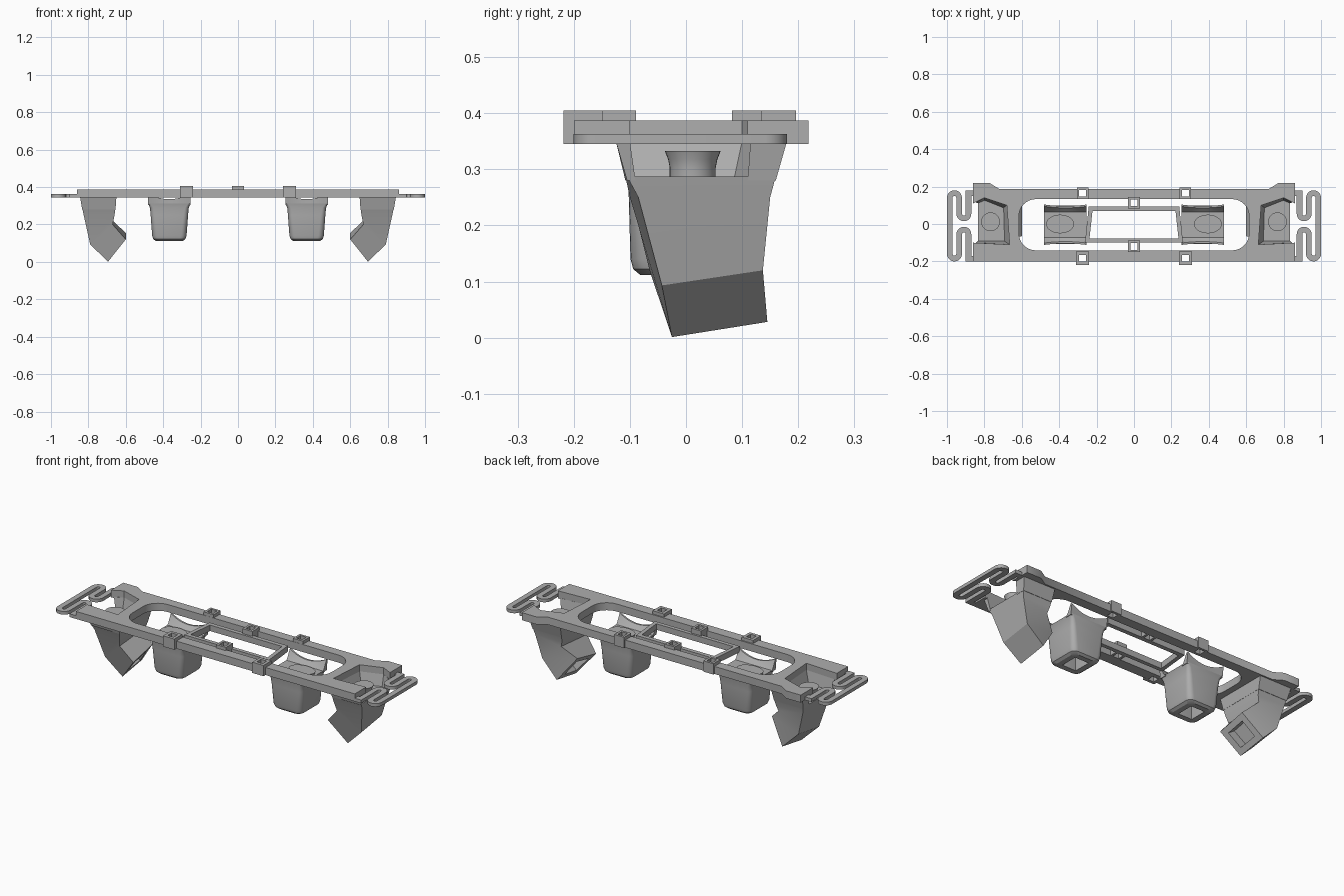
import bpy, bmesh, math

if "Cube" in bpy.data.objects:
    bpy.data.objects.remove(bpy.data.objects["Cube"])

grey = bpy.data.materials.new("mid grey")
grey.diffuse_color = (0.42, 0.42, 0.42, 1)
grey.use_nodes = True
grey.node_tree.nodes["Principled BSDF"].inputs["Base Color"].default_value = grey.diffuse_color


def finish(ob):
    me = ob.data
    me.materials.clear()
    me.materials.append(grey)
    me.shade_smooth()
    me.set_sharp_from_angle(angle=math.radians(32))


def plate(name, loops, z0, z1):
    """Flat plate from closed outlines; inner outlines become holes."""
    cu = bpy.data.curves.new(name, 'CURVE')
    cu.dimensions = '2D'
    cu.fill_mode = 'BOTH'
    cu.extrude = (z1 - z0) / 2
    for pts in loops:
        sp = cu.splines.new('POLY')
        sp.points.add(len(pts) - 1)
        for p, (x, y) in zip(sp.points, pts):
            p.co = (x, y, 0, 1)
        sp.use_cyclic_u = True
    tmp = bpy.data.objects.new(name + "_tmp", cu)
    bpy.context.collection.objects.link(tmp)
    bpy.context.view_layer.update()
    me = bpy.data.meshes.new_from_object(tmp.evaluated_get(bpy.context.evaluated_depsgraph_get()))
    bpy.data.objects.remove(tmp)
    bm = bmesh.new()
    bm.from_mesh(me)
    bmesh.ops.remove_doubles(bm, verts=bm.verts, dist=1e-5)
    bmesh.ops.translate(bm, verts=bm.verts, vec=(0, 0, (z0 + z1) / 2))
    bmesh.ops.recalc_face_normals(bm, faces=bm.faces)
    bm.to_mesh(me)
    bm.free()
    ob = bpy.data.objects.new(name, me)
    bpy.context.collection.objects.link(ob)
    finish(ob)


def loft(name, rings, s=1, window=None):
    """Capped skin through rings; window = (margin, depth) recess in last cap."""
    bm = bmesh.new()
    vs = [[bm.verts.new((x * s, y, z)) for x, y, z in r] for r in rings]
    n = len(rings[0])
    for a, b in zip(vs, vs[1:]):
        for i in range(n):
            j = (i + 1) % n
            bm.faces.new((a[i], a[j], b[j], b[i]))
    bm.faces.new(vs[0])
    cap = bm.faces.new(vs[-1])
    bmesh.ops.recalc_face_normals(bm, faces=bm.faces)
    if window:
        bmesh.ops.inset_region(bm, faces=[cap], thickness=window[0], use_even_offset=True)
        bmesh.ops.inset_region(bm, faces=[cap], thickness=0.002, depth=-window[1])
    me = bpy.data.meshes.new(name)
    bm.to_mesh(me)
    bm.free()
    ob = bpy.data.objects.new(name, me)
    bpy.context.collection.objects.link(ob)
    finish(ob)


def arc(cx, cy, r, a0, a1, n=10):
    return [(cx + r * math.cos(math.radians(a0 + (a1 - a0) * i / n)),
             cy + r * math.sin(math.radians(a0 + (a1 - a0) * i / n))) for i in range(n + 1)]


def round_rect(cx, cy, hx, hy, r, n=5):
    out = []
    for sx, sy, a in ((1, 1, 0), (-1, 1, 90), (-1, -1, 180), (1, -1, 270)):
        out += arc(cx + sx * (hx - r), cy + sy * (hy - r), r, a, a + 90, n)
    return out


def ribbon(path, w):
    """Closed outline of a strip of width w along a path."""
    left, right = [], []
    for i, (x, y) in enumerate(path):
        dirs = []
        for a, b in ((i - 1, i), (i, i + 1)):
            if a >= 0 and b < len(path):
                dx, dy = path[b][0] - path[a][0], path[b][1] - path[a][1]
                l = math.hypot(dx, dy)
                dirs.append((dx / l, dy / l))
        tx, ty = sum(d[0] for d in dirs), sum(d[1] for d in dirs)
        l = math.hypot(tx, ty)
        tx, ty = tx / l, ty / l
        k = w / 2 / (tx * dirs[0][0] + ty * dirs[0][1])
        left.append((x - ty * k, y + tx * k))
        right.append((x + ty * k, y - tx * k))
    return left + right[::-1]


def square(cx, cy, h):
    return [(cx - h, cy - h), (cx + h, cy - h), (cx + h, cy + h), (cx - h, cy + h)]


def disc(cx, cy, rx, ry, z):
    return [(cx + rx * math.cos(i * math.pi / 16), cy + ry * math.sin(i * math.pi / 16), z)
            for i in range(32)]


# Main frame with open ends, tube notches and a rounded central opening
half = [(.255, -.2), (.255, -.165), (.295, -.165), (.295, -.2), (.86, -.2), (.86, -.1),
        (.665, -.11), (.68, .10), (.80, .14), (.86, .11), (.86, .218), (.77, .218),
        (.72, .187), (.295, .187), (.295, .147), (.255, .147), (.255, .187)]
outline = half + [(-x, y) for x, y in reversed(half)]
plate("main_frame", [outline, round_rect(0, -.004, .615, .137, .09, 8)], .345, .387)

# Inner rail loop between the two middle pods
plate("inner_rails", [[(-.262, -.1), (.262, -.1), (.242, .094), (-.242, .094)],
                      [(-.238, -.078), (.238, -.078), (.222, .07), (-.222, .07)]], .345, .378)

# Square tubes on the frame and rails
for cx, cy in ((.275, -.183), (-.275, -.183), (.275, .165), (-.275, .165), (0, -.12), (0, .113)):
    h = .035 if cy < -.15 else .031
    plate("square_tube", [square(cx, cy, h), square(cx, cy, .018)], .345, .405)

# Serpentine spring path
spring = ([(.84, .165), (.885, .165)] + arc(.91, .055, .025, 180, 360)
          + arc(.96, .14, .025, 180, 0) + arc(.96, -.16, .025, 0, -180)
          + arc(.91, -.055, .025, 0, 180) + [(.885, -.185), (.84, -.185)])

for s, side in ((1, "right"), (-1, "left")):
    plate(side + "_spring", [[(x * s, y) for x, y in ribbon(spring, .03)]], .345, .363)

    # End pod: faceted bent duct with a recessed window facing inward and down
    loft(side + "_end_pod", [
        [(.833, -.105, .287), (.833, .16, .287), (.655, .16, .287), (.655, -.108, .287)],
        [(.825, -.085, .25), (.825, .15, .25), (.66, .15, .25), (.66, -.10, .25)],
        [(.79, -.043, .093), (.79, .137, .12), (.67, .143, .22), (.67, -.085, .2)],
        [(.695, -.025, .001), (.695, .145, .028), (.6, .10, .155), (.6, -.065, .12)]],
        s, window=(.032, .05))

    # Raised three-sided rim of the end pod
    loft(side + "_end_pod_rim", [
        [(.833, -.105, .28), (.655, -.108, .28), (.655, .16, .28), (.833, .16, .28),
         (.833, .11, .28), (.80, .125, .28), (.70, .085, .28), (.695, -.09, .28), (.833, -.09, .28)],
        [(.845, -.125, .35), (.65, -.125, .35), (.65, .18, .35), (.845, .18, .35),
         (.845, .115, .35), (.80, .14, .35), (.68, .10, .35), (.665, -.11, .35), (.845, -.10, .35)]], s)

    # Flared button in the end pod
    loft(side + "_end_button", [disc(.767, .012, r, r, z) for r, z in
                                ((.041, .28), (.041, .303), (.044, .318), (.05, .333))], s)

    # Middle pod: rounded cup with a window underneath
    rings = []
    for hx, hy, r, z in ((.113, .103, .012, .312), (.104, .1, .02, .29), (.1, .098, .025, .25),
                         (.092, .095, .03, .14), (.086, .09, .03, .122), (.072, .078, .03, .112)):
        rings.append([(x, y, z) for x, y in round_rect(.367, -.004, hx, hy, r)])
    loft(side + "_middle_pod", rings, s, window=(.03, .07))

    # Saddle-shaped side walls of the middle pod
    for f in (1, -1):
        walls = []
        for i in range(13):
            t = i / 6 - 1
            x, y, top = .367 + t * .113, -.004, .335 + .03 * t * t
            walls.append([(x, y + f * .06, .305), (x, y + f * .1, .305),
                          (x, y + f * (.1 + .008 * t * t), top),
                          (x, y + f * (.09 + .008 * t * t), top), (x, y + f * .075, .32)])
        loft(side + "_middle_pod_wall", walls, s)

    # Oval button in the middle pod
    loft(side + "_middle_button", [disc(.395, 0, .07, .046, .305), disc(.395, 0, .075, .05, .322)], s)
